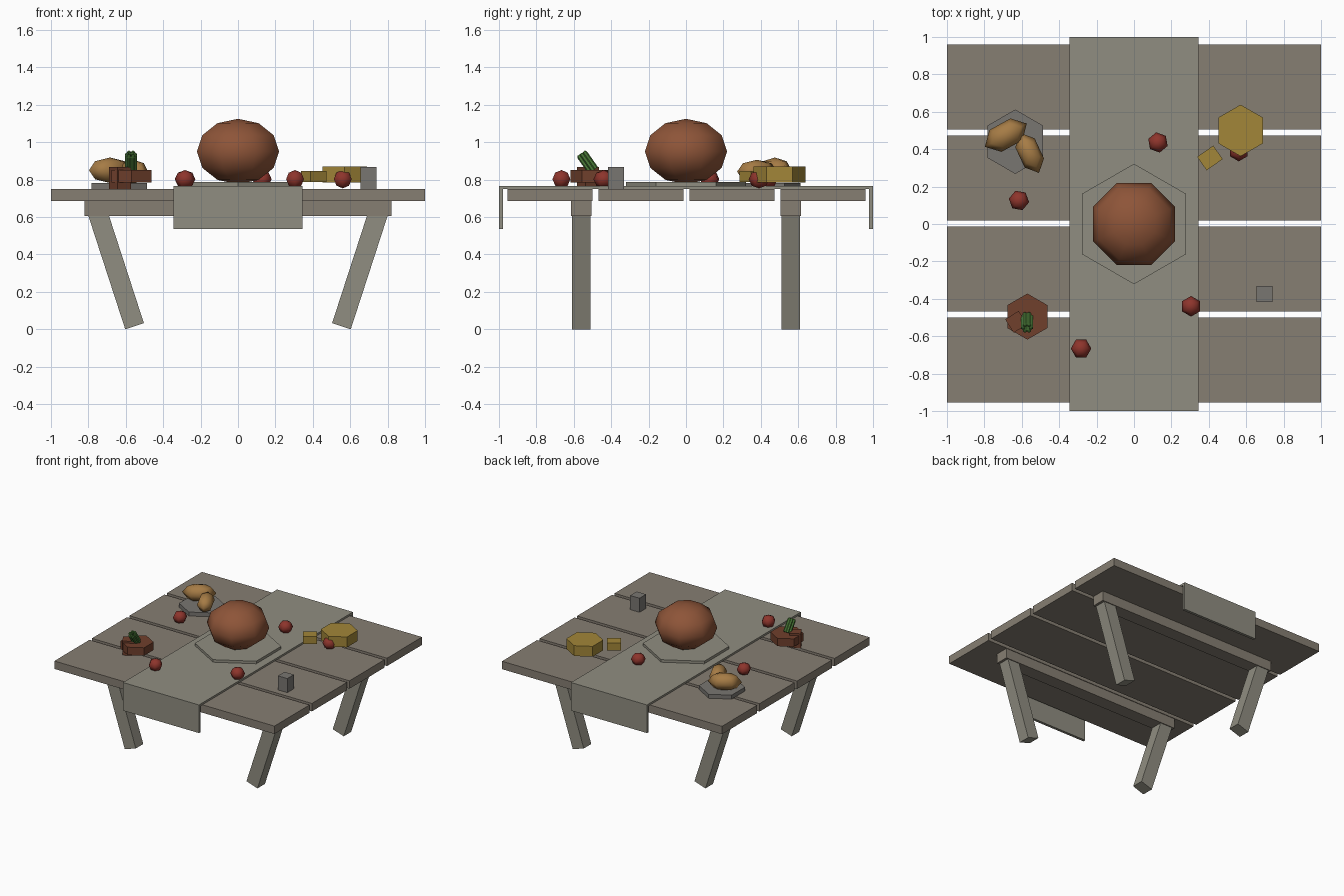
import bpy, bmesh
from math import radians, sin, cos, pi
from mathutils import Matrix, Vector, Euler

if "Cube" in bpy.data.objects:
    bpy.data.objects.remove(bpy.data.objects["Cube"])


def material(name, rgb):
    m = bpy.data.materials.new(name)
    m.diffuse_color = (*rgb, 1)
    m.use_nodes = True
    m.node_tree.nodes["Principled BSDF"].inputs["Base Color"].default_value = m.diffuse_color
    return m


WOOD = material("weathered_wood", (0.24, 0.21, 0.17))
CLOTH = material("linen", (0.28, 0.27, 0.22))
PEWTER = material("pewter", (0.19, 0.18, 0.165))
ROAST = material("roast_brown", (0.27, 0.09, 0.04))
CRUST = material("crust", (0.38, 0.2, 0.06))
APPLE = material("apple_red", (0.27, 0.035, 0.025))
CHEESE = material("cheese_yellow", (0.36, 0.24, 0.04))
CLAY = material("clay", (0.16, 0.05, 0.025))
GREEN = material("green", (0.07, 0.2, 0.04))


def finish(name, bm, mat, loc, rot, smooth=False):
    me = bpy.data.meshes.new(name)
    bm.to_mesh(me)
    bm.free()
    me.materials.append(mat)
    for p in me.polygons:
        p.use_smooth = smooth
    ob = bpy.data.objects.new(name, me)
    ob.location = loc
    ob.rotation_euler = [radians(a) for a in rot]
    bpy.context.collection.objects.link(ob)
    return ob


def box(name, mat, loc, size, rot=(0, 0, 0)):
    bm = bmesh.new()
    bmesh.ops.create_cube(bm, size=1, matrix=Matrix.Diagonal((*size, 1)))
    return finish(name, bm, mat, loc, rot)


def prism(name, mat, x, y, r, z0, z1):
    # six-sided disc with corners pointing along y
    bm = bmesh.new()
    bmesh.ops.create_cone(bm, cap_ends=True, segments=6, radius1=r, radius2=r, depth=z1 - z0)
    return finish(name, bm, mat, (x, y, (z0 + z1) / 2), (0, 0, 0))


def ball(name, mat, loc, radii, segs, rings, turn=0):
    bm = bmesh.new()
    bmesh.ops.create_uvsphere(bm, u_segments=segs, v_segments=rings, radius=1,
                              matrix=Matrix.Diagonal((*radii, 1)))
    return finish(name, bm, mat, loc, (0, 0, turn), True)


# Table top planks
for i, y in enumerate((-0.728, -0.241, 0.246, 0.733)):
    box(f"plank_{i + 1}", WOOD, (0, y, 0.718), (2, 0.455, 0.065))

# Cross beams and splayed legs
tilt = radians(18)
for end, sy in (("front", -1), ("back", 1)):
    box(f"{end}_beam", WOOD, (0, sy * 0.56, 0.645), (1.64, 0.11, 0.08))
    for side, sx in (("left", -1), ("right", 1)):
        x = sx * (0.553 + 0.328 * sin(tilt))
        z = 0.016 + 0.328 * cos(tilt)
        box(f"{end}_{side}_leg", CLOTH, (x, sy * 0.56, z), (0.105, 0.097, 0.656), (0, sx * 18, 0))

# Table runner with hanging ends
box("runner", CLOTH, (0, 0, 0.758), (0.69, 2.0, 0.016))
for end, sy in (("front", -1), ("back", 1)):
    box(f"runner_{end}_drop", CLOTH, (0, sy * 0.989, 0.643), (0.69, 0.022, 0.216))

# Roast on its platter
prism("platter", CLOTH, 0, 0, 0.322, 0.765, 0.787)
ball("roast", ROAST, (0, 0, 0.95), (0.238, 0.238, 0.175), 8, 6, 22.5)

# Bread plate and two loaves
prism("bread_plate", PEWTER, -0.635, 0.44, 0.172, 0.75, 0.783)
ball("loaf_1", CRUST, (-0.685, 0.475, 0.85), (0.077, 0.128, 0.068), 6, 4, -61)
ball("loaf_2", CRUST, (-0.558, 0.38, 0.842), (0.066, 0.118, 0.064), 6, 4, 25)

# Cheese wheel and wedge
prism("cheese_wheel", CHEESE, 0.57, 0.50, 0.138, 0.785, 0.87)
box("cheese_piece", CHEESE, (0.406, 0.353, 0.817), (0.105, 0.088, 0.06), (0, 0, 35))

# Cups
box("grey_cup", PEWTER, (0.698, -0.375, 0.808), (0.085, 0.085, 0.116))
box("clay_cup", CLAY, (-0.63, -0.523, 0.808), (0.085, 0.085, 0.116), (0, 0, 32))

# Clay bowl with a bundle of green stems
prism("clay_bowl", CLAY, -0.57, -0.495, 0.123, 0.785, 0.85)
bm = bmesh.new()
for k in range(6):
    a = k * pi / 3
    at = Matrix.Translation((0.021 * cos(a), 0.021 * sin(a), 0))
    bmesh.ops.create_cone(bm, cap_ends=True, segments=6, radius1=0.013, radius2=0.013,
                          depth=0.1, matrix=at)
    bmesh.ops.create_cone(bm, cap_ends=True, segments=6, radius1=0.013, radius2=0.007,
                          depth=0.012, matrix=at @ Matrix.Translation((0, 0, 0.056)))
finish("green_stems", bm, GREEN, (-0.572, -0.525, 0.89), (35, 0, 0))

# Scattered apples
spots = ((0.128, 0.436, 10), (-0.615, 0.126, 20), (0.305, -0.44, 0),
         (-0.283, -0.666, 30), (0.56, 0.39, 0))
for i, (x, y, turn) in enumerate(spots):
    ball(f"apple_{i + 1}", APPLE, (x, y, 0.802), (0.055, 0.055, 0.049), 6, 4, turn)
